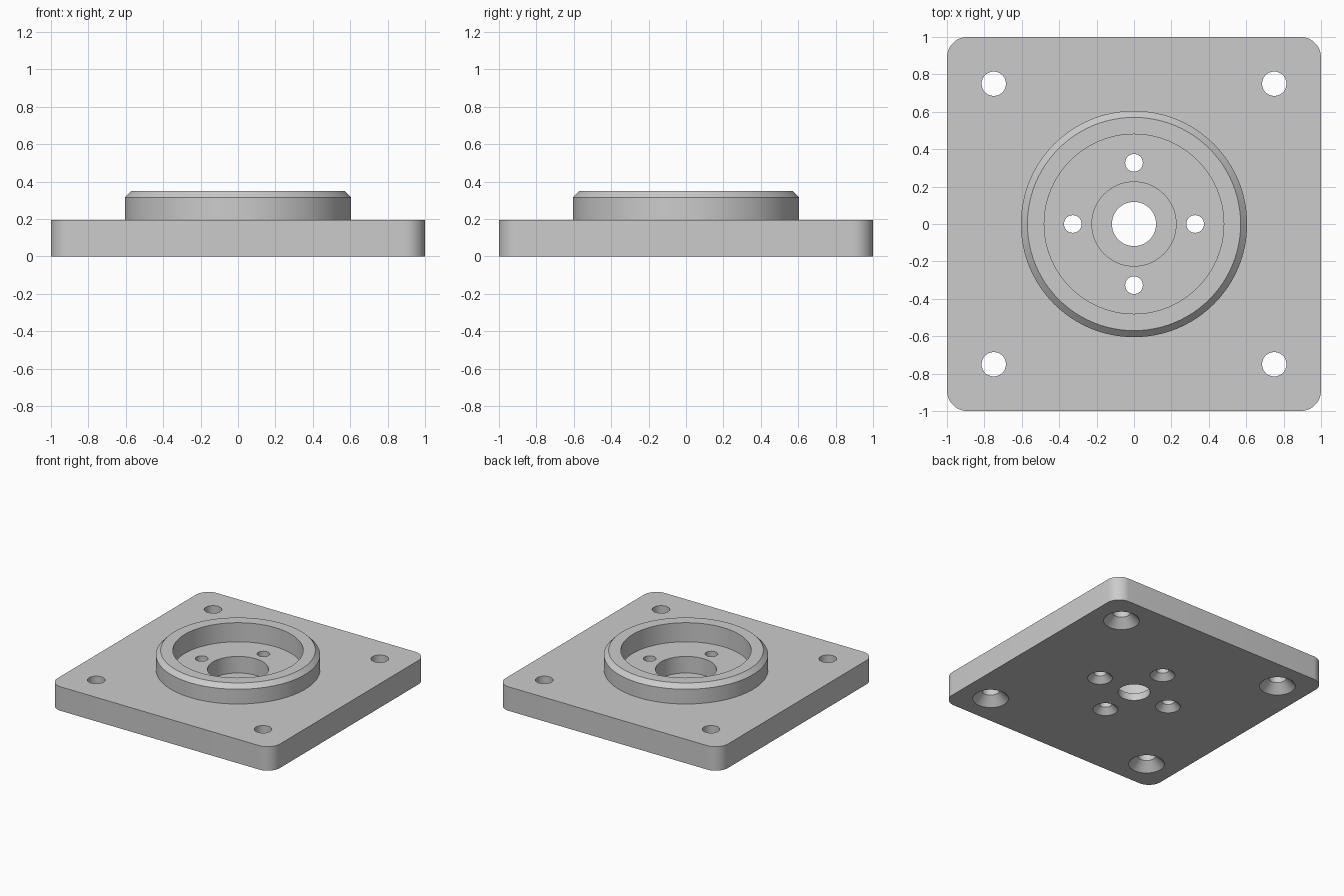
import bpy
import bmesh
from math import radians

cube = bpy.data.objects.get("Cube")
if cube:
    bpy.data.objects.remove(cube, do_unlink=True)

PLATE_TOP = 0.195
BOSS_TOP = 0.35
OVER = 0.1  # how far cutters run past the surfaces

steel = bpy.data.materials.new("plain grey metal")
steel.use_nodes = True
GREY = (0.6, 0.6, 0.6, 1)
steel.diffuse_color = GREY
steel.node_tree.nodes["Principled BSDF"].inputs["Base Color"].default_value = GREY


def add_object(name, bm):
    bmesh.ops.recalc_face_normals(bm, faces=bm.faces)
    mesh = bpy.data.meshes.new(name)
    bm.to_mesh(mesh)
    bm.free()
    mesh.materials.append(steel)
    obj = bpy.data.objects.new(name, mesh)
    bpy.context.collection.objects.link(obj)
    return obj


def lathe(name, profile, x=0, y=0, steps=96):
    """Spin a closed (radius, z) profile around the vertical through x, y."""
    bm = bmesh.new()
    verts = [bm.verts.new((r + x, y, z)) for r, z in profile]
    edges = [bm.edges.new((verts[i - 1], verts[i])) for i in range(len(verts))]
    bmesh.ops.spin(bm, geom=verts + edges, cent=(x, y, 0), axis=(0, 0, 1),
                   angle=radians(360), steps=steps, use_merge=True)
    bmesh.ops.remove_doubles(bm, verts=bm.verts, dist=1e-5)
    return add_object(name, bm)


def combine(target, tool, operation):
    mod = target.modifiers.new(operation.lower(), "BOOLEAN")
    mod.operation = operation
    mod.solver = "EXACT"
    mod.object = tool
    bpy.context.view_layer.objects.active = target
    bpy.ops.object.modifier_apply(modifier=mod.name)
    bpy.data.objects.remove(tool, do_unlink=True)


def countersunk_hole(x, y, hole, sink):
    """Through hole whose lower end widens in a 45 degree cone."""
    depth = sink - hole
    profile = [(0, -OVER), (sink, -OVER), (sink, 0), (hole, depth),
               (hole, PLATE_TOP + OVER), (0, PLATE_TOP + OVER)]
    combine(plate, lathe("hole_cutter", profile, x, y, 48), "DIFFERENCE")


# Square plate with rounded vertical corners
bm = bmesh.new()
bmesh.ops.create_cube(bm, size=1)
bmesh.ops.scale(bm, vec=(2, 2, PLATE_TOP), verts=bm.verts)
bmesh.ops.translate(bm, vec=(0, 0, PLATE_TOP / 2), verts=bm.verts)
corners = [e for e in bm.edges if abs(e.verts[0].co.z - e.verts[1].co.z) > 0.1]
bmesh.ops.bevel(bm, geom=corners, offset=0.11, segments=12, profile=0.5,
                affect="EDGES")
plate = add_object("flange_plate", bm)

# Raised ring with a chamfered outer rim
ring = lathe("raised_ring", [(0.48, 0.12), (0.605, 0.12), (0.605, 0.315),
                             (0.57, BOSS_TOP), (0.48, BOSS_TOP)])
combine(plate, ring, "UNION")

# Stepped centre bore
bore = lathe("bore_cutter", [(0, -OVER), (0.118, -OVER), (0.118, 0.06),
                             (0.225, 0.06), (0.225, PLATE_TOP + OVER),
                             (0, PLATE_TOP + OVER)])
combine(plate, bore, "DIFFERENCE")

# Corner mounting holes and the inner ring of screw holes
for a, b in ((1, 0), (0, 1), (-1, 0), (0, -1)):
    countersunk_hole(0.75 * (a - b), 0.75 * (a + b), 0.065, 0.132)
    countersunk_hole(0.327 * a, 0.327 * b, 0.047, 0.092)

# Smooth round walls, sharp machined edges
bpy.ops.object.select_all(action="DESELECT")
plate.select_set(True)
bpy.context.view_layer.objects.active = plate
bpy.ops.object.shade_smooth_by_angle(angle=radians(30))
